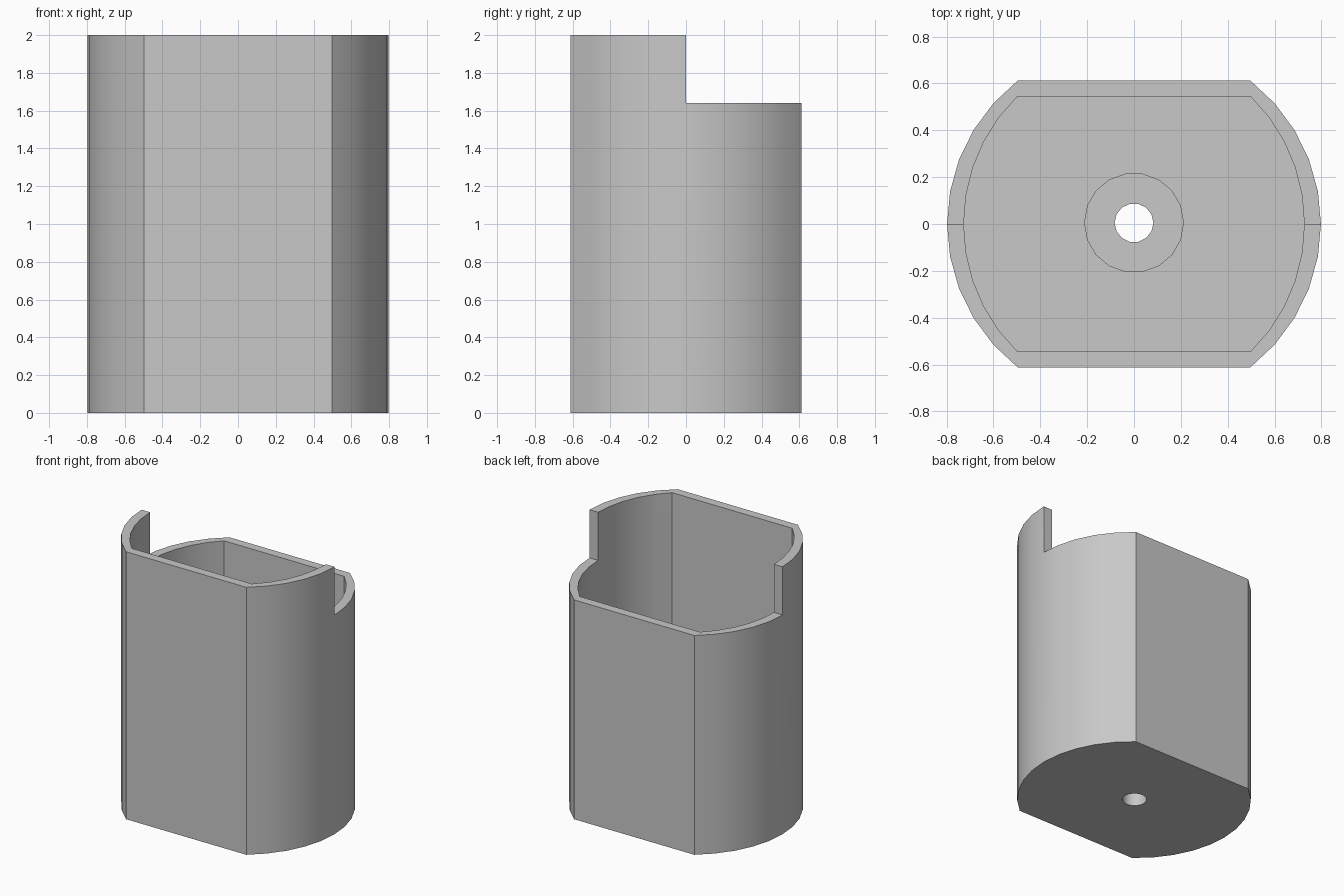
import bpy, bmesh, math

cube = bpy.data.objects.get("Cube")
if cube:
    bpy.data.objects.remove(cube, do_unlink=True)

HEIGHT, BACK_HEIGHT, FLOOR, BOSS_TOP = 2.0, 1.64, 0.07, 0.2
CORNER_X = 0.497

grey = bpy.data.materials.new("light_grey")
grey.use_nodes = True
colour = (0.58, 0.58, 0.58, 1)
grey.diffuse_color = colour
grey.node_tree.nodes["Principled BSDF"].inputs["Base Color"].default_value = colour


def prism(name, outline, z0, z1):
    """Closed prism from a counter-clockwise outline."""
    bm = bmesh.new()
    base = bm.faces.new([bm.verts.new((x, y, z0)) for x, y in outline])
    top = bmesh.ops.extrude_face_region(bm, geom=[base])["geom"]
    bmesh.ops.translate(bm, vec=(0, 0, z1 - z0),
                        verts=[v for v in top if isinstance(v, bmesh.types.BMVert)])
    bmesh.ops.recalc_face_normals(bm, faces=bm.faces)
    mesh = bpy.data.meshes.new(name)
    bm.to_mesh(mesh)
    bm.free()
    mesh.materials.append(grey)
    obj = bpy.data.objects.new(name, mesh)
    bpy.context.collection.objects.link(obj)
    return obj


def flat_sided(rx, flat_y, steps=10):
    """Round outline with straight front and back, bulging to rx at the sides."""
    end = math.acos(CORNER_X / rx)
    ry = flat_y / math.sin(end)
    arc = [end * (2 * i / steps - 1) for i in range(steps + 1)]
    angles = arc + [a + math.pi for a in arc]
    return [(rx * math.cos(a), ry * math.sin(a)) for a in angles]


def circle(radius, sides, y=0.005):
    turn = [2 * math.pi * i / sides for i in range(sides)]
    return [(radius * math.cos(a), y + radius * math.sin(a)) for a in turn]


def combine(target, tool, operation):
    """Apply a boolean and discard the tool."""
    mod = target.modifiers.new(operation, 'BOOLEAN')
    mod.operation, mod.solver, mod.object = operation, 'EXACT', tool
    bpy.context.view_layer.update()
    graph = bpy.context.evaluated_depsgraph_get()
    mesh = bpy.data.meshes.new_from_object(target.evaluated_get(graph))
    target.modifiers.clear()
    target.data = mesh
    bpy.data.objects.remove(tool, do_unlink=True)


# Hollow housing with a low back half
housing = prism("housing", flat_sided(0.798, 0.612), 0, HEIGHT)
combine(housing, prism("cavity", flat_sided(0.727, 0.545), FLOOR, HEIGHT + 0.2), 'DIFFERENCE')
step = [(-1, 0), (1, 0), (1, 1), (-1, 1)]
combine(housing, prism("back_step", step, BACK_HEIGHT, HEIGHT + 0.2), 'DIFFERENCE')

# Bored boss in the middle of the floor
combine(housing, prism("boss", circle(0.213, 18), FLOOR / 2, BOSS_TOP), 'UNION')
combine(housing, prism("bore", circle(0.083, 14), -0.1, BOSS_TOP + 0.1), 'DIFFERENCE')

# Smooth curved sides, crisp edges
bpy.ops.object.select_all(action='DESELECT')
housing.select_set(True)
bpy.context.view_layer.objects.active = housing
bpy.ops.object.shade_smooth_by_angle(angle=math.radians(28))
